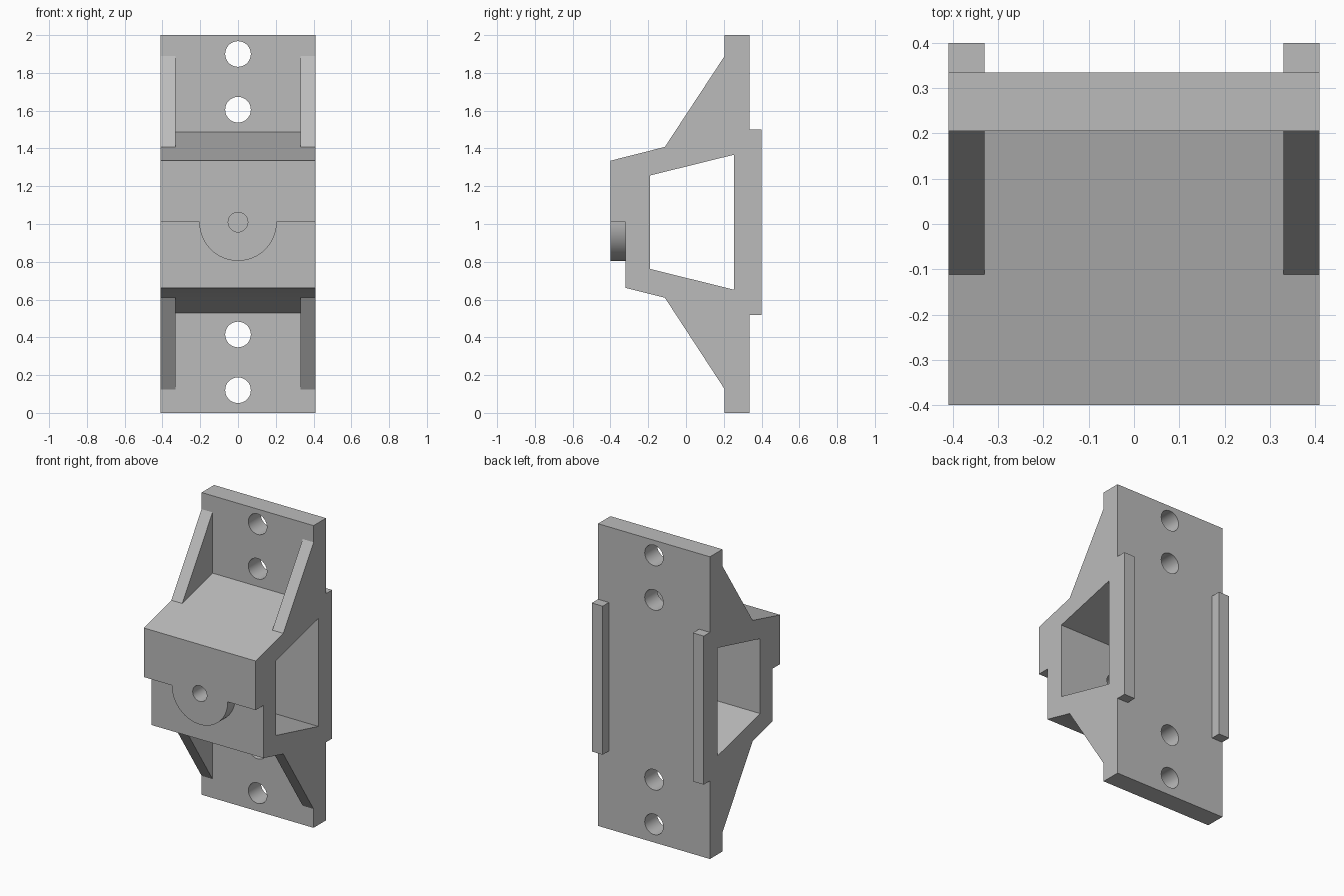
import bpy, bmesh
from math import pi, sin, cos
from mathutils import Vector

if "Cube" in bpy.data.objects:
    bpy.data.objects.remove(bpy.data.objects["Cube"])

grey = bpy.data.materials.new("plain grey")
grey.use_nodes = True
grey.diffuse_color = (0.5, 0.5, 0.5, 1)
grey.node_tree.nodes["Principled BSDF"].inputs["Base Color"].default_value = (0.5, 0.5, 0.5, 1)

HALF, INNER = 0.41, 0.33          # half width, inner face of ribs and rails
PLATE_F, PLATE_B = 0.205, 0.335   # mounting plate front and back


def prism(name, points, axis, start, end):
    """Extrude a closed profile along x (points are y, z) or y (points are x, z)."""
    def place(p, depth):
        return (depth, p[0], p[1]) if axis == "x" else (p[0], depth, p[1])
    bm = bmesh.new()
    face = bm.faces.new([bm.verts.new(place(p, start)) for p in points])
    out = bmesh.ops.extrude_face_region(bm, geom=[face])
    move = Vector(place((0, 0), end - start))
    bmesh.ops.translate(bm, vec=move, verts=[v for v in out["geom"] if isinstance(v, bmesh.types.BMVert)])
    bmesh.ops.recalc_face_normals(bm, faces=bm.faces)
    mesh = bpy.data.meshes.new(name)
    bm.to_mesh(mesh)
    bm.free()
    mesh.materials.append(grey)
    obj = bpy.data.objects.new(name, mesh)
    bpy.context.collection.objects.link(obj)
    return obj


def arc(radius, z, start, end, steps):
    return [(radius * cos(start + (end - start) * i / steps),
             z + radius * sin(start + (end - start) * i / steps)) for i in range(steps + 1)]


def cut(target, cutter):
    cutter.hide_render = True
    mod = target.modifiers.new("cut", "BOOLEAN")
    mod.operation, mod.solver, mod.object = "DIFFERENCE", "EXACT", cutter
    bpy.context.view_layer.objects.active = target
    bpy.ops.object.modifier_apply(modifier=mod.name)
    bpy.data.objects.remove(cutter)


# Bracket: the whole side silhouette, plate, ribs, nose and rails
bracket = prism("bracket", [
    (PLATE_F, 0), (PLATE_B, 0), (PLATE_B, 0.517), (0.4, 0.517), (0.4, 1.5),
    (PLATE_B, 1.5), (PLATE_B, 2), (PLATE_F, 2), (PLATE_F, 1.89), (-0.112, 1.408),
    (-0.4, 1.335), (-0.4, 0.642), (-0.112, 0.61), (PLATE_F, 0.125)], "x", -HALF, HALF)

# Underside of the nose, sloping down to the ribs
cut(bracket, prism("nose_underside", [
    (-0.5, 0.617), (-0.112, 0.61), (-0.32, 0.662), (-0.5, 0.707)], "x", -0.6, 0.6))

# Side window through the body
cut(bracket, prism("window", [
    (-0.19, 1.257), (0.255, 1.367), (0.255, 0.652), (-0.19, 0.762)], "x", -0.6, 0.6))

# Pockets between the ribs, above and below
cut(bracket, prism("upper_pocket", [
    (PLATE_F, 1.488), (-0.112, 1.408), (-0.112, 1.89), (PLATE_F, 1.89)], "x", -INNER, INNER))
cut(bracket, prism("lower_pocket", [
    (PLATE_F, 0.53), (-0.112, 0.61), (-0.112, 0.125), (PLATE_F, 0.125)], "x", -INNER, INNER))

# Gap between the two back rails
cut(bracket, prism("rail_gap", [
    (PLATE_B, 0.517), (0.5, 0.517), (0.5, 1.5), (PLATE_B, 1.5)], "x", -INNER, INNER))

# Step in the nose, leaving a half round boss
boss = arc(0.205, 1.01, pi, 2 * pi, 32)
cut(bracket, prism("nose_step", [(-0.6, 1.01)] + boss + [(0.6, 1.01), (0.6, 0.5), (-0.6, 0.5)],
                   "y", -0.6, -0.32))

# Pivot hole into the window, and four screw holes through the plate
cut(bracket, prism("pivot_hole", arc(0.052, 1.01, 0, 2 * pi, 32)[:-1], "y", -0.6, 0))
for z in (0.12, 0.415, 1.605, 1.9):
    cut(bracket, prism("screw_hole", arc(0.068, z, 0, 2 * pi, 32)[:-1], "y", 0.1, 0.6))

bpy.ops.object.select_all(action="DESELECT")
bracket.select_set(True)
bpy.context.view_layer.objects.active = bracket
bpy.ops.object.shade_smooth_by_angle(angle=0.35)
